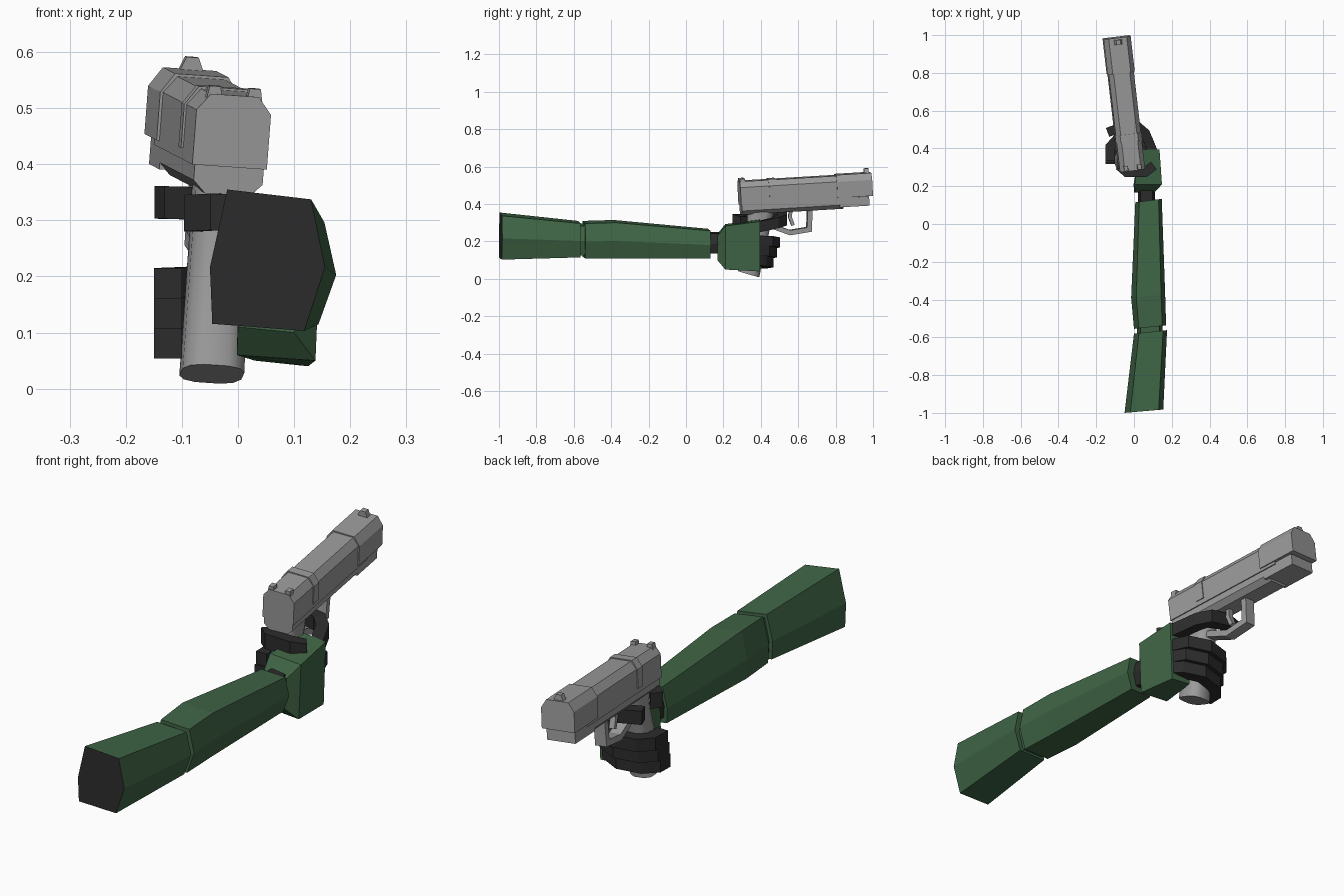
import bpy, bmesh, math
from mathutils import Vector, Matrix

if "Cube" in bpy.data.objects:
    bpy.data.objects.remove(bpy.data.objects["Cube"])


def material(name, rgb):
    m = bpy.data.materials.new(name)
    m.diffuse_color = (*rgb, 1)
    m.use_nodes = True
    m.node_tree.nodes["Principled BSDF"].inputs["Base Color"].default_value = m.diffuse_color
    return m


GREEN = material("sleeve green", (0.05, 0.13, 0.06))
BLACK = material("glove black", (0.025, 0.025, 0.025))
GREY = material("metal grey", (0.33, 0.33, 0.33))


def loft(name, rings, mats, frame=Matrix(), smooth=False, rule=None):
    """Skin a list of equal-length point rings and cap both ends."""
    bm = bmesh.new()
    loops = [[bm.verts.new(frame @ Vector(p)) for p in r] for r in rings]
    n = len(loops[0])
    for a, b in zip(loops, loops[1:]):
        for i in range(n):
            bm.faces.new((a[i], a[(i + 1) % n], b[(i + 1) % n], b[i]))
    bm.faces.new(loops[0])
    bm.faces.new(loops[-1])
    bmesh.ops.recalc_face_normals(bm, faces=bm.faces)
    if rule:
        for f in bm.faces:
            f.material_index = rule(f)
    me = bpy.data.meshes.new(name)
    bm.to_mesh(me)
    bm.free()
    for m in mats:
        me.materials.append(m)
    ob = bpy.data.objects.new(name, me)
    bpy.context.collection.objects.link(ob)
    if smooth:
        bpy.ops.object.select_all(action='DESELECT')
        ob.select_set(True)
        bpy.context.view_layer.objects.active = ob
        bpy.ops.object.shade_smooth_by_angle(angle=math.radians(50))
    return ob


def strap(name, pts, thick, width, side, mat, frame=Matrix()):
    """Rectangular bar bent along a path; side is the fixed width axis."""
    pts, side, rings = [Vector(p) for p in pts], Vector(side), []
    for i, p in enumerate(pts):
        d1 = (p - pts[i - 1]).normalized() if i else None
        d2 = (pts[i + 1] - p).normalized() if i < len(pts) - 1 else None
        t = ((d1 or d2) + (d2 or d1)).normalized()
        n = side.cross(t).normalized() * thick / 2
        if d1 and d2:
            n /= max(0.6, t.dot(d1))
        s = side * width / 2
        rings.append([p + n + s, p - n + s, p - n - s, p + n - s])
    return loft(name, rings, [mat], frame)


# Arm: skewed hexagon sections (y, x0, x1, z0, z1)
HEX = [(0.02, 0.05), (0.82, 0), (1, 0.45), (0.88, 0.93), (0.15, 1), (0, 0.45)]


def hex_ring(y, x0, x1, z0, z1):
    return [(x0 + u * (x1 - x0), y + 0.018 * u, z0 + v * (z1 - z0)) for u, v in HEX]


loft("upper_arm", [hex_ring(-1.0, -0.05, 0.155, 0.103, 0.355),
                   hex_ring(-0.58, 0.0, 0.175, 0.115, 0.31)],
     [GREEN, BLACK], rule=lambda f: int(f.normal.y < -0.9))
loft("elbow_joint", [hex_ring(-0.59, 0.015, 0.15, 0.125, 0.295),
                     hex_ring(-0.54, 0.015, 0.15, 0.125, 0.295)], [GREEN])
loft("forearm", [hex_ring(-0.555, 0.0, 0.17, 0.11, 0.31),
                 hex_ring(-0.39, -0.015, 0.165, 0.11, 0.315),
                 hex_ring(0.115, 0.007, 0.147, 0.11, 0.268)], [GREEN])
loft("wrist", [hex_ring(0.10, 0.02, 0.11, 0.135, 0.25),
               hex_ring(0.19, 0.02, 0.11, 0.135, 0.25)], [BLACK])


# Hand: palm block widening from wrist to knuckles
def palm_ring(y, x0, x1, z0, z1):
    return [(x0, y, z0 + 0.01), (x1 - 0.01, y, z0), (x1, y, z1 - 0.01), (x0 + 0.005, y, z1)]


loft("palm", [palm_ring(0.168, 0.0, 0.11, 0.10, 0.24),
              palm_ring(0.21, -0.002, 0.148, 0.05, 0.293),
              palm_ring(0.395, 0.03, 0.135, 0.04, 0.317)], [GREEN])

# Three fingers wrapped around the grip
for i, name in enumerate(("middle_finger", "ring_finger", "little_finger")):
    z, b = 0.19 - 0.053 * i, -0.018 * i
    strap(name, [(0.105, 0.37, z + 0.015), (0.075, 0.445 + b, z + 0.012),
                 (0.0, 0.477 + b, z + 0.005), (-0.085, 0.455 + b, z),
                 (-0.125, 0.41 + b, z - 0.002), (-0.125, 0.335 + b / 2, z - 0.003)],
          0.05, 0.054, (0, 0, 1), BLACK)
strap("index_finger", [(0.105, 0.37, 0.275), (0.06, 0.48, 0.30), (0.02, 0.515, 0.315),
                       (-0.06, 0.515, 0.33), (-0.14, 0.485, 0.332)],
      0.05, 0.058, (0, 0, 1), BLACK)
strap("thumb", [(0.105, 0.31, 0.30), (0.06, 0.275, 0.312), (-0.04, 0.275, 0.315),
                (-0.08, 0.31, 0.313)], 0.05, 0.065, (0, 0, 1), BLACK)

# Pistol frame: yawed, pitched and rolled, y runs toward the muzzle
GUN = (Matrix.Translation((-0.015, 0.288, 0.395)) @ Matrix.Rotation(math.radians(6.6), 4, 'Z')
       @ Matrix.Rotation(math.radians(3.4), 4, 'X') @ Matrix.Rotation(math.radians(4), 4, 'Y'))


def slide_part(name, y0, y1, grow, z0=0.0):
    w, t = 0.067 + grow, 0.128 + grow
    prof = [(-w, z0), (w, z0), (w, 0.098), (w - 0.024, t), (-w + 0.024, t), (-w, 0.098)]
    loft(name, [[(x, y, z) for x, z in prof] for y in (y0, y1)], [GREY], GUN)


slide_part("slide", 0.0, 0.60, 0.0)
slide_part("slide_band", 0.155, 0.195, 0.004, 0.02)
slide_part("muzzle_block", 0.52, 0.71, 0.005, 0.012)


def block(name, x, y0, y1, z0, z1, hw, top=1.0):
    loft(name, [[(x - hw * k, y0, z), (x + hw * k, y0, z), (x + hw * k, y1, z), (x - hw * k, y1, z)]
                for z, k in ((z0, 1), (z1, top))], [GREY], GUN)


# Lower frame, dust cover and sights
FRAME = [(-0.04, -0.05), (0.04, -0.05), (0.062, -0.028), (0.062, 0.002),
         (-0.062, 0.002), (-0.062, -0.028)]
loft("lower_frame", [[(x, y, z) for x, z in FRAME] for y in (0.004, 0.55)], [GREY], GUN)
block("dust_cover", 0, 0.53, 0.69, -0.04, 0.008, 0.062)
block("barrel_shroud", 0, 0.55, 0.68, 0.0, 0.03, 0.058)
block("front_sight", 0, 0.675, 0.70, 0.13, 0.156, 0.022, 0.5)
for s in (-1, 1):
    block("rear_sight", 0.036 * s, 0.003, 0.03, 0.12, 0.142, 0.014, 0.7)


# Grip: raked octagonal column with a slanted foot
def grip_ring(y, z, hx, hy, slope):
    pts = []
    for k in range(12):
        a = math.tau * (k + 0.5) / 12
        c, s = math.cos(a), math.sin(a)
        u = math.copysign(abs(c) ** 0.7, c) * hx
        v = math.copysign(abs(s) ** 0.7, s) * hy
        pts.append((u, y + v, z - slope * v))
    return pts


loft("grip", [grip_ring(0.11, -0.03, 0.05, 0.075, 0.0),
              grip_ring(0.095, -0.12, 0.05, 0.062, 0.1),
              grip_ring(0.045, -0.30, 0.055, 0.056, 0.3),
              grip_ring(0.028, -0.372, 0.057, 0.056, 0.35)], [GREY], GUN, smooth=True)

# Trigger guard and trigger
strap("trigger_guard", [(0, 0.375, -0.03), (0, 0.365, -0.152), (0, 0.26, -0.163),
                        (0, 0.17, -0.125), (0, 0.13, -0.11)], 0.026, 0.05, (1, 0, 0), GREY, GUN)
strap("trigger", [(0, 0.275, -0.03), (0, 0.265, -0.08), (0, 0.28, -0.125)],
      0.018, 0.024, (1, 0, 0), GREY, GUN)
